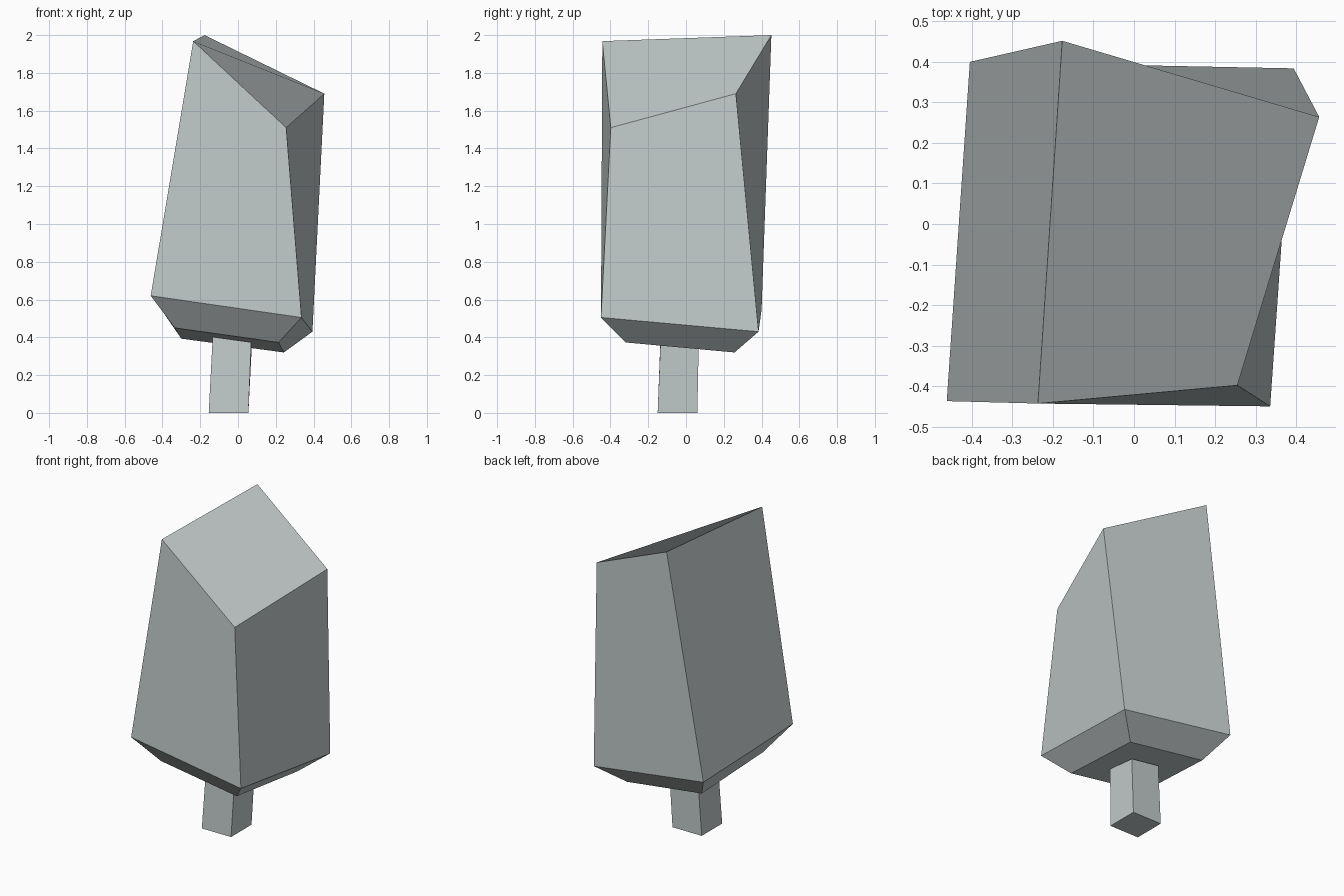
import bpy

if "Cube" in bpy.data.objects:
    bpy.data.objects.remove(bpy.data.objects["Cube"])

mat = bpy.data.materials.new("pale grey")
mat.diffuse_color = (0.55, 0.60, 0.60, 1)
mat.use_nodes = True
mat.node_tree.nodes["Principled BSDF"].inputs["Base Color"].default_value = mat.diffuse_color


def loft(name, rings):
    """Closed solid through four-point rings, listed bottom to top,
    each ordered front-left, front-right, back-right, back-left."""
    verts = [p for r in rings for p in r]
    faces = [(3, 2, 1, 0)]
    for k in range(len(rings) - 1):
        lo, up = 4 * k, 4 * k + 4
        for i in range(4):
            j = (i + 1) % 4
            faces.append((lo + j, up + j, up + i, lo + i))
    t = 4 * (len(rings) - 1)
    faces.append((t, t + 1, t + 2, t + 3))
    me = bpy.data.meshes.new(name)
    me.from_pydata(verts, [], faces)
    me.materials.append(mat)
    ob = bpy.data.objects.new(name, me)
    bpy.context.collection.objects.link(ob)
    return ob


# Leaning angular crown with tapered underside and slanted top
loft("crown", [
    [(-0.335, -0.31, 0.45), (0.215, -0.32, 0.373), (0.243, 0.257, 0.32), (-0.30, 0.267, 0.393)],
    [(-0.462, -0.437, 0.62), (0.336, -0.45, 0.505), (0.394, 0.384, 0.43), (-0.405, 0.40, 0.545)],
    [(-0.237, -0.443, 1.968), (0.255, -0.398, 1.51), (0.457, 0.264, 1.69), (-0.177, 0.452, 2.0)],
])

# Short square stem, leaning slightly
loft("stem", [
    [(-0.155, -0.15, 0), (0.055, -0.15, 0), (0.055, 0.06, 0), (-0.155, 0.06, 0)],
    [(-0.134, -0.135, 0.402), (0.07, -0.135, 0.374), (0.073, 0.067, 0.353), (-0.13, 0.067, 0.381)],
])
